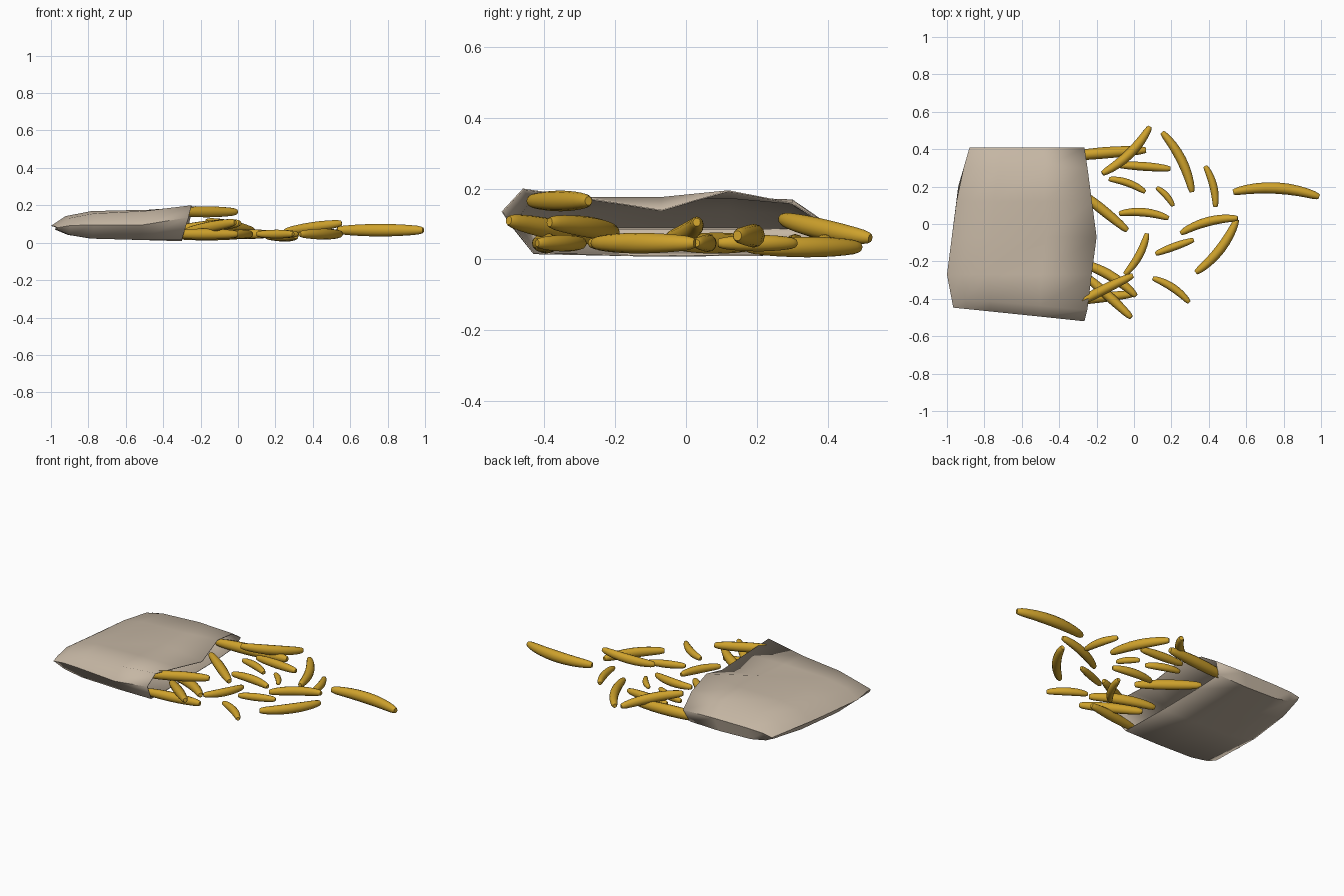
import bpy, bmesh, math
from mathutils import Vector

if "Cube" in bpy.data.objects:
    bpy.data.objects.remove(bpy.data.objects["Cube"])


def material(name, rgb):
    m = bpy.data.materials.new(name)
    m.diffuse_color = (*rgb, 1)
    m.use_nodes = True
    m.node_tree.nodes["Principled BSDF"].inputs["Base Color"].default_value = m.diffuse_color
    return m


PAPER = material("kraft_paper", (0.56, 0.47, 0.37))
GOLD = material("fried_gold", (0.62, 0.36, 0.025))


def finish(name, bm, mat, angle):
    bmesh.ops.recalc_face_normals(bm, faces=bm.faces)
    me = bpy.data.meshes.new(name)
    bm.to_mesh(me)
    bm.free()
    ob = bpy.data.objects.new(name, me)
    bpy.context.collection.objects.link(ob)
    me.materials.append(mat)
    bpy.ops.object.select_all(action='DESELECT')
    ob.select_set(True)
    bpy.context.view_layer.objects.active = ob
    bpy.ops.object.shade_smooth_by_angle(angle=math.radians(angle))
    return ob


def loft(bm, rings):
    rows = [[bm.verts.new(p) for p in r] for r in rings]
    n = len(rows[0])
    for a, b in zip(rows, rows[1:]):
        for i in range(n):
            j = (i + 1) % n
            bm.faces.new((a[i], a[j], b[j], b[i]))
    return rows


# Paper bag: wavy open mouth (y, z), lower lip set back, pinched slanted end
MOUTH = [(-.43, .015), (-.1, .008), (.2, .01), (.39, .02), (.408, .09), (.3, .16),
         (.12, .195), (-.07, .14), (-.27, .172), (-.46, .2), (-.52, .135)]
SIDE_POINTS = (4, 10)


def mouth_x(i, y):
    if i < 4:
        return -.30
    if i in SIDE_POINTS:
        return -.265
    return -.20 - .05 * min(1, abs(y + .07) / .38)


def end_x(y):
    if y < -.27:
        return -1 + .19 * (-.27 - y)
    if y < .2:
        return -1 + .13 * (y + .27)
    return -.94 + .29 * (y - .2)


def bag_ring(t, low, high):
    """Section at fraction t from mouth to end, between heights low and high."""
    ring = []
    for i, (y, z) in enumerate(MOUTH):
        y2 = y * (1 - .14 * t) if y < -.44 else y
        x = mouth_x(i, y)
        if t > 0:
            z = low if i < 4 else high
            if i in SIDE_POINTS:
                z = (low + high) / 2
            elif i in (5, 9):
                z -= (high - low) * .12 * t
        ring.append((x + (end_x(y2) - x) * t, y2, z))
    return ring


bm = bmesh.new()
rows = loft(bm, [bag_ring(0, 0, 0), bag_ring(.35, .015, .176), bag_ring(.72, .022, .169),
                 bag_ring(.9, .042, .142), bag_ring(1, .07, .09)])
bm.faces.new(rows[-1])
bag = finish("paper_bag", bm, PAPER, 60)
solid = bag.modifiers.new("paper_thickness", 'SOLIDIFY')
solid.thickness = .004

# Fries: start x, y, end x, y, then start and end height when not lying flat
CURVED = [(.53, .17, .99, .145, .067, .067), (.15, .49, .31, .17, .035, .035),
          (.38, .31, .435, .09), (.12, .195, .21, .095), (-.135, .24, .06, .17),
          (-.08, .055, .185, .03), (.25, -.05, .555, .03, .06, .105),
          (.55, .025, .33, -.26), (.1, -.29, .295, -.42), (.07, -.05, -.05, -.27),
          (.085, .52, -.17, .27, .06, .115), (-.32, -.2, .01, -.385, .075, .105)]
STRAIGHT = [(-.09, .315, .195, .295), (.115, -.16, .32, -.085), (-.4, .355, .065, .395),
            (-.33, .2, -.035, -.035), (-.33, -.44, -.005, -.275, .165, .165),
            (-.28, -.26, -.015, -.5, .06, .11), (-.36, -.42, 0, -.375)]
SIDES, STEPS = 12, 12


def fry(name, bend, x0, y0, x1, y1, z0=.046, z1=.046):
    a, b = Vector((x0, y0, z0)), Vector((x1, y1, z1))
    length = (b - a).length
    width = .024 + .08 * length
    left = Vector((y0 - y1, x1 - x0, 0)).normalized()
    c = (a + b) / 2 + left * length * bend * 2
    rings = []
    for n in range(STEPS + 1):
        u = -math.cos(math.pi * n / STEPS)        # rings crowd toward the tips
        t = (u + 1) / 2
        p = a * (1 - t) ** 2 + c * 2 * t * (1 - t) + b * t * t
        d = ((c - a) * (1 - t) + (b - c) * t).normalized()
        side = d.cross(Vector((0, 0, 1))).normalized()
        up = side.cross(d)
        r = width / 2 * (1 - .38 * u * u - .2 * u ** 20)
        rings.append([p + side * r * math.cos(k * math.tau / SIDES)
                      + up * r * 1.1 * math.sin(k * math.tau / SIDES)
                      for k in range(SIDES)])
    bm = bmesh.new()
    rows = loft(bm, rings)
    bm.faces.new(rows[0])
    bm.faces.new(rows[-1])
    finish(name, bm, GOLD, 50)


for i, f in enumerate(CURVED, 1):
    fry(f"curved_fry_{i:02d}", .075, *f)
for i, f in enumerate(STRAIGHT, 1):
    fry(f"straight_fry_{i:02d}", .01, *f)
